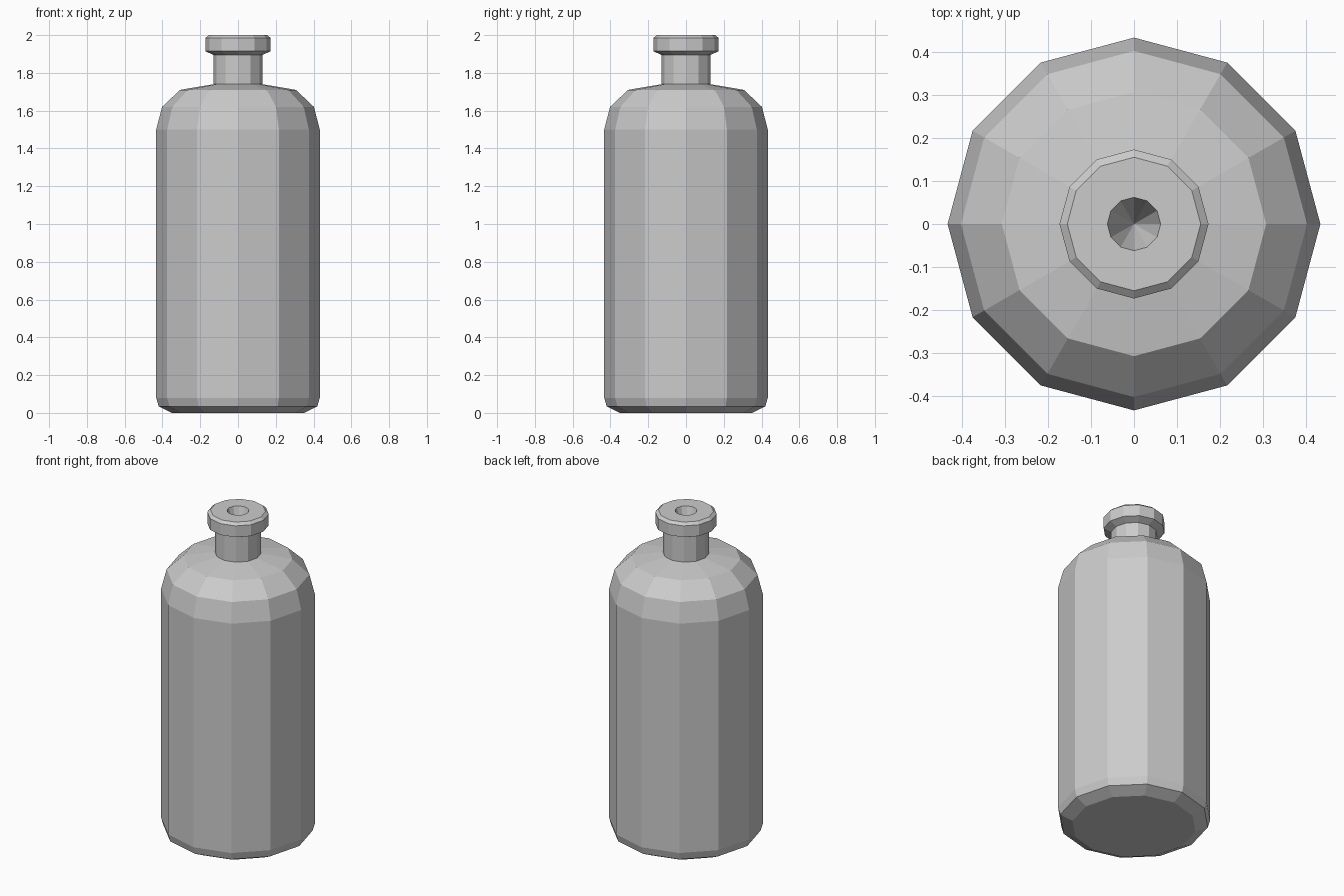
import bpy, bmesh
from math import cos, sin, pi

if "Cube" in bpy.data.objects:
    bpy.data.objects.remove(bpy.data.objects["Cube"])

SIDES = 12


def lathe(name, profile):
    """Revolve (radius, z) points; zero radius at the end makes a single tip."""
    bm = bmesh.new()
    rings = []
    for r, z in profile:
        if r == 0:
            rings.append([bm.verts.new((0, 0, z))] * SIDES)
        else:
            rings.append([bm.verts.new((r * cos(2 * pi * i / SIDES),
                                        r * sin(2 * pi * i / SIDES), z))
                          for i in range(SIDES)])
    bm.faces.new(rings[0][::-1])
    for a, b in zip(rings, rings[1:]):
        for i in range(SIDES):
            j = (i + 1) % SIDES
            corners = [a[i], a[j], b[j], b[i]]
            bm.faces.new(list(dict.fromkeys(corners)))
    bmesh.ops.recalc_face_normals(bm, faces=bm.faces)
    mesh = bpy.data.meshes.new(name)
    bm.to_mesh(mesh)
    bm.free()
    obj = bpy.data.objects.new(name, mesh)
    bpy.context.collection.objects.link(obj)
    return obj


# One closed shell: base, body, shoulder, neck, lip and tapered mouth hole
lathe("bottle", [
    (0.35, 0.0), (0.42, 0.035), (0.433, 0.08),       # chamfered base
    (0.433, 1.50), (0.402, 1.62), (0.307, 1.71),     # body and shoulder
    (0.13, 1.74), (0.13, 1.895),                     # neck
    (0.173, 1.915), (0.173, 1.985), (0.155, 2.0),    # lip
    (0.062, 2.0), (0.0, 1.80),                       # mouth hole
])
